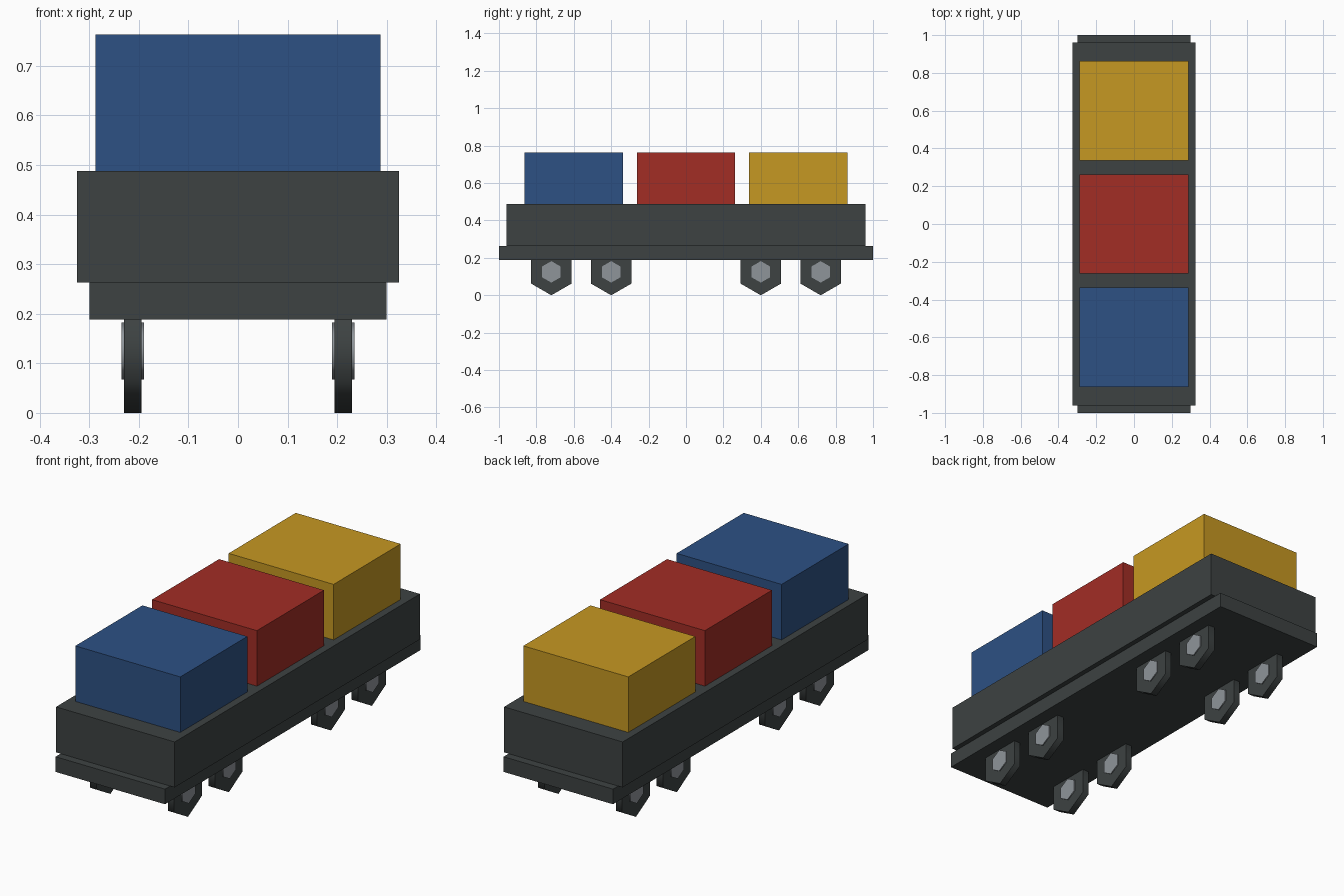
import bpy
import bmesh
from math import sin, cos, pi, radians

cube = bpy.data.objects.get("Cube")
if cube:
    bpy.data.objects.remove(cube, do_unlink=True)


def material(name, srgb):
    rgba = [((c / 255 + 0.055) / 1.055) ** 2.4 for c in srgb] + [1]
    m = bpy.data.materials.new(name)
    m.use_nodes = True
    m.diffuse_color = rgba
    m.node_tree.nodes["Principled BSDF"].inputs["Base Color"].default_value = rgba
    return m


charcoal = material("charcoal", (61, 66, 66))
steel = material("steel grey", (143, 149, 154))
blue = material("blue", (45, 81, 132))
red = material("red", (162, 45, 37))
yellow = material("yellow", (198, 152, 34))


def add_object(name, bm, mat):
    bmesh.ops.recalc_face_normals(bm, faces=bm.faces)
    mesh = bpy.data.meshes.new(name)
    bm.to_mesh(mesh)
    bm.free()
    mesh.materials.append(mat)
    obj = bpy.data.objects.new(name, mesh)
    bpy.context.collection.objects.link(obj)
    return obj


def box(name, size, y, bottom, mat):
    bm = bmesh.new()
    bmesh.ops.create_cube(bm, size=1)
    bmesh.ops.scale(bm, vec=size, verts=bm.verts)
    bmesh.ops.translate(bm, vec=(0, y, bottom + size[2] / 2), verts=bm.verts)
    return add_object(name, bm, mat)


def hex_prism(name, radius, width, centre, mat):
    """Six-sided disc across x, with a corner pointing down."""
    x, y, z = centre
    bm = bmesh.new()
    ring = [bm.verts.new((x - width / 2, y + radius * sin(k * pi / 3),
                          z + radius * cos(k * pi / 3))) for k in range(6)]
    cap = bm.faces.new(ring)
    out = bmesh.ops.extrude_face_region(bm, geom=[cap], use_keep_orig=True)
    moved = [v for v in out["geom"] if isinstance(v, bmesh.types.BMVert)]
    bmesh.ops.translate(bm, vec=(width, 0, 0), verts=moved)
    obj = add_object(name, bm, mat)
    # Rounded shading on the rim, crisp edges at the caps
    bpy.ops.object.select_all(action="DESELECT")
    obj.select_set(True)
    bpy.context.view_layer.objects.active = obj
    bpy.ops.object.shade_smooth_by_angle(angle=radians(70))
    return obj


# Wagon body
box("chassis", (0.6, 2, 0.075), 0, 0.188, charcoal)
box("deck", (0.65, 1.92, 0.225), 0, 0.263, charcoal)

# Cargo
for place, y, mat in (("front", -0.6, blue), ("middle", 0, red), ("rear", 0.6, yellow)):
    box(place + "_crate", (0.575, 0.525, 0.275), y, 0.488, mat)

# Two pairs of axles, a wheel and hub on each side
for axle, y in enumerate((-0.72, -0.4, 0.4, 0.72), 1):
    for side, sign in (("right", -1), ("left", 1)):
        centre = (sign * 0.2125, y, 0.125)
        hex_prism(f"{side}_wheel_{axle}", 0.125, 0.035, centre, charcoal)
        hex_prism(f"{side}_hub_{axle}", 0.0575, 0.045, centre, steel)
